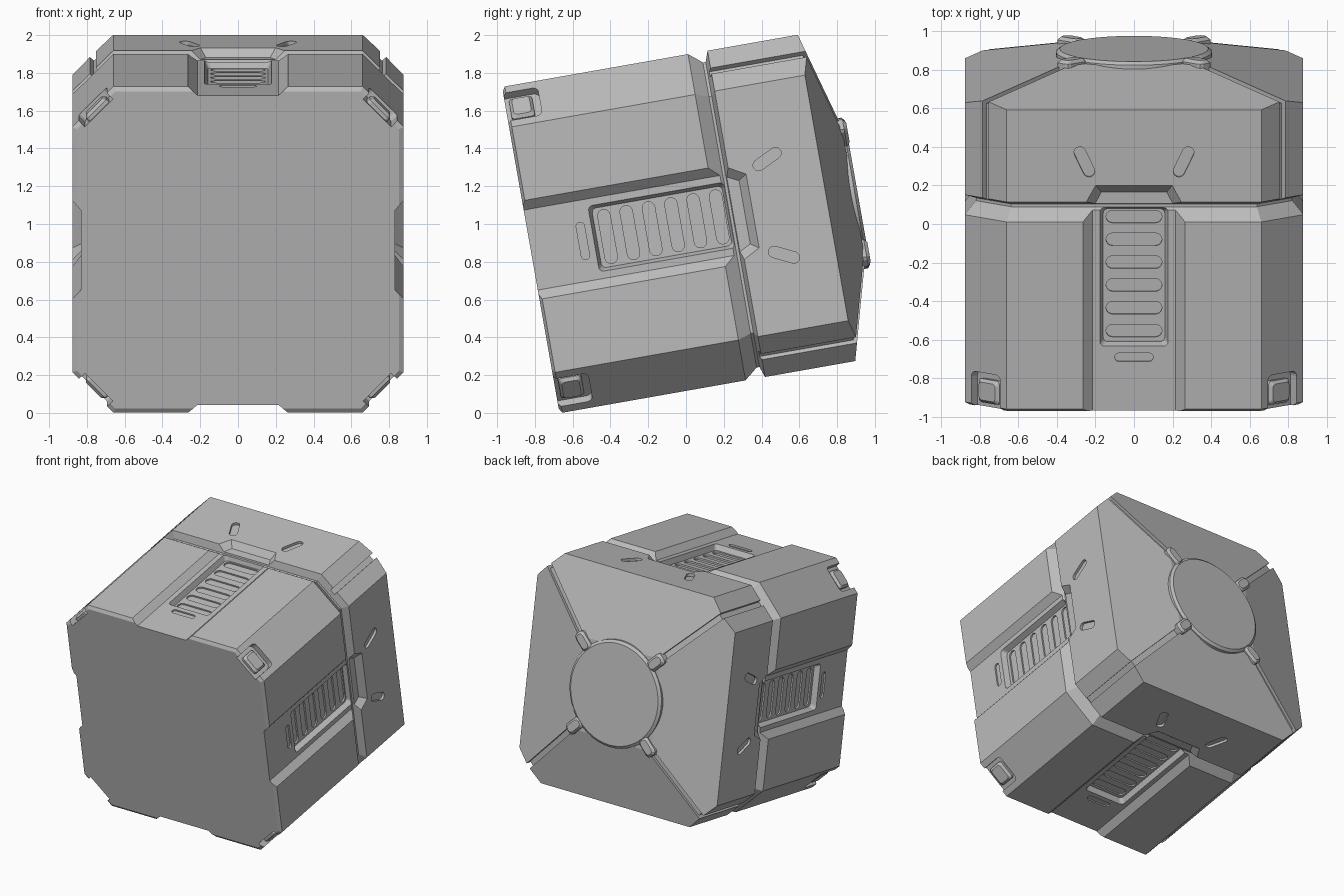
import bpy, bmesh, math
from mathutils import Matrix, Vector

if "Cube" in bpy.data.objects:
    bpy.data.objects.remove(bpy.data.objects["Cube"])

# One plain grey for everything
grey = bpy.data.materials.new("plain_grey")
grey.use_nodes = True
COLOUR = (0.5, 0.5, 0.5, 1)
grey.diffuse_color = COLOUR
grey.node_tree.nodes["Principled BSDF"].inputs["Base Color"].default_value = COLOUR

# Local frame: y runs from the flat front to the back, the crate leans back
LEAN = Matrix.Translation((0, -0.822, 0.862)) @ Matrix.Rotation(math.radians(10), 4, 'X')
HALF, CORNER = 0.877, 0.66
CHAMFER = (HALF + CORNER) / math.sqrt(2)
SIDES = [Matrix.Rotation(math.pi / 2 * i, 4, 'Y') for i in range(4)]
CORNERS = [Matrix.Rotation(math.pi / 2 * (i + 0.5), 4, 'Y') for i in range(4)]


def loft(bm, rings, matrix=Matrix()):
    """Closed solid through rings of equal point count."""
    loops = [[bm.verts.new(matrix @ Vector(p)) for p in ring] for ring in rings]
    n = len(loops[0])
    for a, b in zip(loops, loops[1:]):
        for i in range(n):
            bm.faces.new((a[i], a[(i + 1) % n], b[(i + 1) % n], b[i]))
    bm.faces.new(loops[0][::-1])
    bm.faces.new(loops[-1])


def slab(bm, outline, low, high, matrix):
    """Outline in (x, y) raised from low to high in z."""
    loft(bm, [[(x, y, z) for x, y in outline] for z in (low, high)], matrix)


def rounded(hx, hy, r, cx=0, cy=0, turn=0, steps=4):
    """Rounded rectangle outline; a full radius gives a pill."""
    pts = []
    for k, (sx, sy) in enumerate(((1, 1), (-1, 1), (-1, -1), (1, -1))):
        for s in range(steps + 1):
            a = math.pi / 2 * (k + s / steps)
            x = sx * (hx - r) + r * math.cos(a)
            y = sy * (hy - r) + r * math.sin(a)
            pts.append((cx + x * math.cos(turn) - y * math.sin(turn),
                        cy + x * math.sin(turn) + y * math.cos(turn)))
    return pts


def octagon(inset, y):
    h, c = HALF - inset, CORNER - inset * (math.sqrt(2) - 1)
    return [(x, y, z) for x, z in ((h, c), (c, h), (-c, h), (-h, c),
                                   (-h, -c), (-c, -h), (c, -h), (h, -c))]


def finish(name, bm):
    bmesh.ops.recalc_face_normals(bm, faces=bm.faces)
    mesh = bpy.data.meshes.new(name)
    bm.to_mesh(mesh)
    bm.free()
    mesh.materials.append(grey)
    ob = bpy.data.objects.new(name, mesh)
    bpy.context.collection.objects.link(ob)
    ob.matrix_world = LEAN
    return ob


def carve(ob, bm):
    """Subtract the solids in bm and drop the cutter."""
    cutter = finish("cutter", bm)
    cutter.hide_render = True
    mod = ob.modifiers.new("carve", 'BOOLEAN')
    mod.operation, mod.solver, mod.object = 'DIFFERENCE', 'EXACT', cutter
    bpy.context.view_layer.objects.active = ob
    bpy.ops.object.modifier_apply(modifier=mod.name)
    bpy.data.objects.remove(cutter)


# Crate shell: front block, groove and rear band
bm = bmesh.new()
loft(bm, [octagon(i, y) for i, y in ((0.025, 0), (0, 0.015), (0, 1.0), (0.057, 1.07),
                                     (0.057, 1.085), (0, 1.105), (0, 1.95))])
# Low pyramid on the back, cut by four slopes and a flat top
SLOPE = 0.277
planes = [(m @ Vector((0, 1.59, HALF)), m @ Vector((0, 1, SLOPE))) for m in SIDES]
planes.append((Vector((0, 1.735, 0)), Vector((0, 1, 0))))
for co, no in planes:
    cut = bmesh.ops.bisect_plane(bm, geom=bm.verts[:] + bm.edges[:] + bm.faces[:],
                                 plane_co=co, plane_no=no, clear_outer=True)
    rim = [e for e in bm.edges if e.is_boundary]
    bmesh.ops.edgeloop_fill(bm, edges=rim)
crate = finish("crate_shell", bm)

# Side channels running into the band, corner pockets and diagonal grooves
bm = bmesh.new()
for m in SIDES:
    low = [(0.215, -0.1), (0.215, 1.06), (0.17, 1.15)]
    high = [(0.285, -0.1), (0.285, 1.075), (0.21, 1.21)]
    loft(bm, [[(x, y, z) for x, y in half + [(-x, y) for x, y in half[::-1]]]
              for half, z in ((low, 0.832), (high, 0.895))], m)
for m in CORNERS:
    slab(bm, rounded(0.105, 0.14, 0.03, cy=0.045), CHAMFER - 0.045, CHAMFER + 0.1, m)
    path = [(1.08, 1.06), (1.6, 1.06), (1.715, 0.45), (1.9, 0.45), (1.9, 1.2), (1.08, 1.2)]
    loft(bm, [[(x, y, z) for y, z in path] for x in (-0.022, 0.022)], m)
carve(crate, bm)

# Vent trays, slanted slots in the band and the small slot before each tray
bm = bmesh.new()
for m in SIDES:
    loft(bm, [[(x, y, z) for x, y in rounded(0.16 + g, 0.35 + g, 0.025, cy=0.705)]
              for g, z in ((0, 0.79), (0.02, 0.84), (0.02, 0.87))], m)
    slab(bm, rounded(0.1, 0.022, 0.022, cy=0.28), 0.82, 0.87, m)
    for s in (-1, 1):
        slab(bm, rounded(0.03, 0.085, 0.03, s * 0.257, 1.316, -s * 0.45), 0.857, 0.95, m)
carve(crate, bm)

# Six vent slots in each tray
bm = bmesh.new()
for m in SIDES:
    for i in range(6):
        slab(bm, rounded(0.145, 0.033, 0.033, cy=0.413 + 0.12 * i), 0.778, 0.81, m)
carve(crate, bm)

# Corner latches inside the pockets
bm = bmesh.new()
for m in CORNERS:
    loft(bm, [[(x, y, CHAMFER - d) for x, y in rounded(0.075 - g, 0.062 - g, 0.02, cy=0.085)]
              for g, d in ((0, 0.06), (0, 0.025), (0.015, 0.008))], m)
finish("corner_latches", bm)

# Round cap on the back
bm = bmesh.new()
loft(bm, [[(r * math.cos(a * math.tau / 48), y, r * math.sin(a * math.tau / 48))
           for a in range(48)] for r, y in ((0.405, 1.69), (0.405, 1.742), (0.385, 1.757))])
cap = finish("back_cap", bm)
bpy.ops.object.select_all(action='DESELECT')
cap.select_set(True)
bpy.context.view_layer.objects.active = cap
bpy.ops.object.shade_smooth_by_angle(angle=math.radians(30))

# Four clamps holding the cap
bm = bmesh.new()
for m in CORNERS:
    loft(bm, [[(x, y, z) for x, z in rounded(0.045 - g, 0.075 - g, 0.025, cy=0.455, steps=2)]
              for g, y in ((0, 1.69), (0, 1.745), (0.015, 1.762))], m)
finish("cap_clamps", bm)
